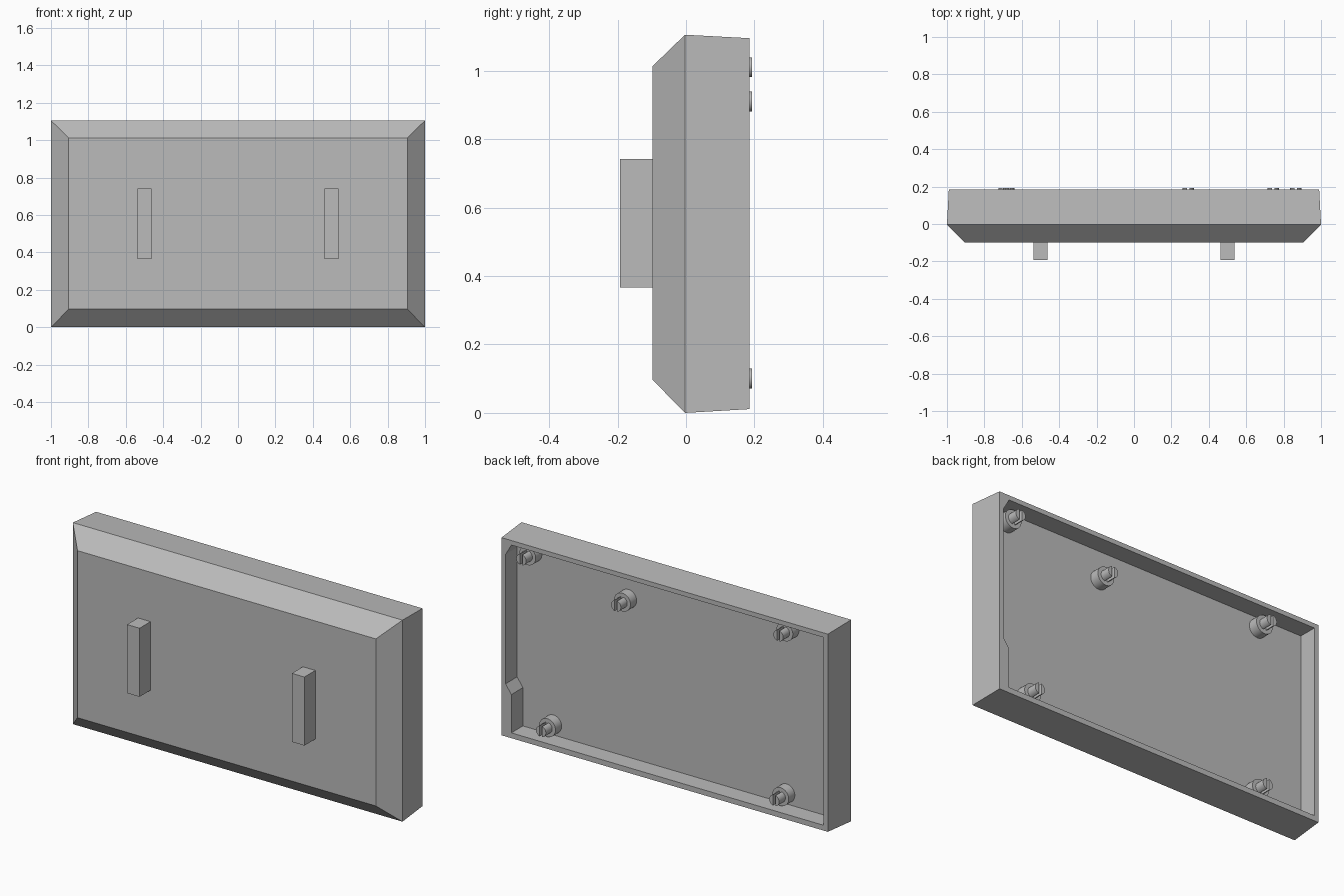
import bpy, bmesh, math

default = bpy.data.objects.get("Cube")
if default:
    bpy.data.objects.remove(default)

grey = bpy.data.materials.new("plain grey")
grey.use_nodes = True
colour = (0.5, 0.5, 0.5, 1)
grey.diffuse_color = colour
grey.node_tree.nodes["Principled BSDF"].inputs["Base Color"].default_value = colour


def finish(bm, name, smooth=False):
    bmesh.ops.recalc_face_normals(bm, faces=bm.faces)
    mesh = bpy.data.meshes.new(name)
    bm.to_mesh(mesh)
    bm.free()
    mesh.materials.append(grey)
    obj = bpy.data.objects.new(name, mesh)
    bpy.context.collection.objects.link(obj)
    if smooth:
        bpy.ops.object.select_all(action='DESELECT')
        obj.select_set(True)
        bpy.context.view_layer.objects.active = obj
        bpy.ops.object.shade_smooth_by_angle(angle=math.radians(35))
    return obj


def ring(bm, outline, y):
    return [bm.verts.new((x, y, z)) for x, z in outline]


def walls(bm, a, b):
    n = len(a)
    for i in range(n):
        j = (i + 1) % n
        bm.faces.new((a[i], a[j], b[j], b[i]))


def rectangle(x0, x1, z0, z1):
    return [(x0, z0), (x1, z0), (x1, z1), (x0, z1)]


def prism(bm, outline, y0, y1):
    a, b = ring(bm, outline, y0), ring(bm, outline, y1)
    bm.faces.new(a)
    bm.faces.new(b)
    walls(bm, a, b)


def arc(cx, cz, r, start, end, steps):
    return [(cx + r * math.cos(start + (end - start) * i / steps),
             cz + r * math.sin(start + (end - start) * i / steps))
            for i in range(steps + 1)]


# Hollow cover: bevelled front, slightly tapered sides, open back
RIM, FLOOR = 0.185, 0.085
bm = bmesh.new()
front = ring(bm, rectangle(-0.905, 0.905, 0.097, 1.013), -0.098)
edge = ring(bm, rectangle(-1, 1, 0, 1.105), -0.003)
rim = ring(bm, rectangle(-0.99, 0.99, 0.011, 1.095), RIM)
bm.faces.new(front)
walls(bm, front, edge)
walls(bm, edge, rim)

# Cavity with a thicker lower stretch and a cut corner on one side
cavity = [(-0.965, 0.04), (0.93, 0.04), (0.93, 0.25), (0.965, 0.30),
          (0.965, 1.01), (0.93, 1.07), (-0.965, 1.07)]
lip, floor = ring(bm, cavity, RIM), ring(bm, cavity, FLOOR)
walls(bm, lip, floor)
bm.faces.new(floor)
rim_edges = [bm.edges.get((loop[i - 1], loop[i]))
             for loop in (rim, lip) for i in range(len(loop))]
bmesh.ops.triangle_fill(bm, edges=rim_edges, use_beauty=True)
finish(bm, "cover_shell")

# Two upright bars on the front
for side, x in (("right", -0.5), ("left", 0.5)):
    bm = bmesh.new()
    prism(bm, rectangle(x - 0.038, x + 0.038, 0.366, 0.742), -0.193, -0.098)
    finish(bm, side + "_front_bar")

# Mounting pegs: a round boss carrying a split pin
pegs = [(-0.695, 1.01), (-0.67, 0.10), (0.29, 0.91), (0.745, 0.10), (0.865, 1.01)]
for n, (x, z) in enumerate(pegs, 1):
    bm = bmesh.new()
    prism(bm, arc(x, z, 0.05, 0, math.tau, 32)[:-1], FLOOR, 0.138)
    finish(bm, f"peg_boss_{n}", smooth=True)
    bm = bmesh.new()
    gap = math.asin(0.25)
    for start in (-math.pi / 2 + gap, math.pi / 2 + gap):
        prism(bm, arc(x, z, 0.03, start, start + math.pi - 2 * gap, 14), 0.138, 0.193)
    finish(bm, f"peg_split_pin_{n}", smooth=True)
